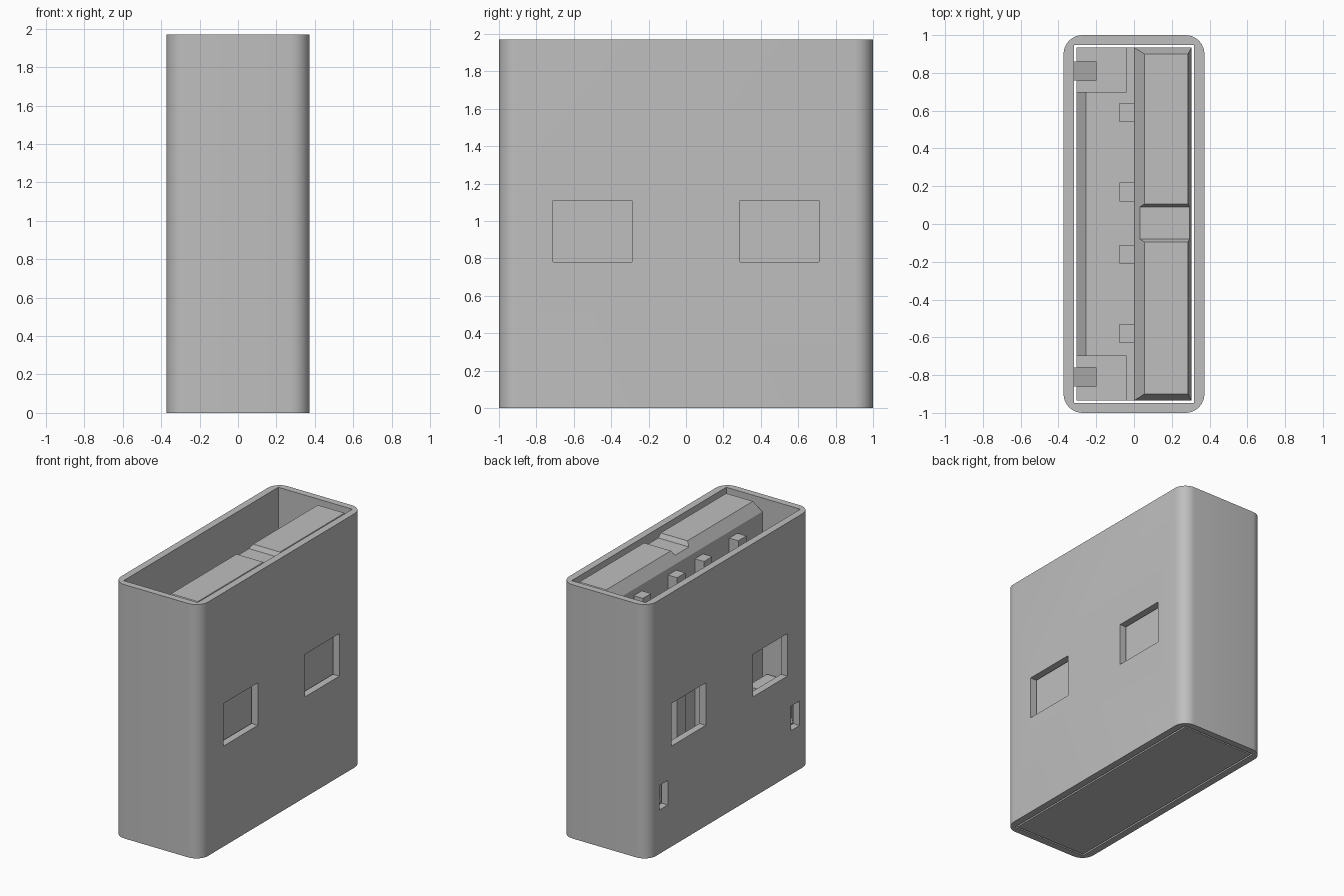
import bpy, bmesh, math
from mathutils import Vector

if "Cube" in bpy.data.objects:
    bpy.data.objects.remove(bpy.data.objects["Cube"], do_unlink=True)

grey = bpy.data.materials.new("plain grey")
grey.use_nodes = True
colour = (0.52, 0.52, 0.52, 1)
grey.diffuse_color = colour
grey.node_tree.nodes["Principled BSDF"].inputs["Base Color"].default_value = colour


def loft(bm, rings):
    """Closed solid through a list of equal-length point rings."""
    loops = [[bm.verts.new(p) for p in ring] for ring in rings]
    bm.faces.new(loops[0])
    bm.faces.new(loops[-1])
    for a, b in zip(loops, loops[1:]):
        for i in range(len(a)):
            j = (i + 1) % len(a)
            bm.faces.new((a[i], a[j], b[j], b[i]))


def box(bm, x0, x1, y0, y1, z0, z1):
    loft(bm, [rect(x0, x1, y0, y1, z) for z in (z0, z1)])


def rect(x0, x1, y0, y1, z):
    return [(x0, y0, z), (x1, y0, z), (x1, y1, z), (x0, y1, z)]


def along_y(bm, profile, y0, y1):
    loft(bm, [[(x, y, z) for x, z in profile] for y in (y0, y1)])


def finish(name, bm):
    bmesh.ops.recalc_face_normals(bm, faces=bm.faces)
    mesh = bpy.data.meshes.new(name)
    bm.to_mesh(mesh)
    bm.free()
    mesh.materials.append(grey)
    ob = bpy.data.objects.new(name, mesh)
    bpy.context.collection.objects.link(ob)
    return ob


def activate(ob):
    bpy.ops.object.select_all(action='DESELECT')
    ob.select_set(True)
    bpy.context.view_layer.objects.active = ob


def cut(ob, bm):
    cutter = finish("cutter", bm)
    cutter.hide_render = True
    mod = ob.modifiers.new("cut", 'BOOLEAN')
    mod.operation = 'DIFFERENCE'
    mod.solver = 'EXACT'
    mod.object = cutter
    activate(ob)
    bpy.ops.object.modifier_apply(modifier=mod.name)
    bpy.data.objects.remove(cutter, do_unlink=True)


# Shell: rounded sleeve, open at both ends
HX, HY, TOP, R = 0.373, 1.0, 1.97, 0.1
outline = []
for k, (sx, sy) in enumerate([(1, 1), (-1, 1), (-1, -1), (1, -1)]):
    for s in range(9):
        a = math.pi / 2 * (k + s / 8)
        outline.append((sx * (HX - R) + R * math.cos(a),
                        sy * (HY - R) + R * math.sin(a)))
bm = bmesh.new()
loft(bm, [[(x, y, z) for x, y in outline] for z in (0, TOP)])
shell = finish("shell", bm)

bm = bmesh.new()
box(bm, -0.318, 0.318, -0.948, 0.948, -0.1, TOP + 0.1)
cut(shell, bm)

# Square windows on both broad sides, small latch slots on one
bm = bmesh.new()
for side in (-1, 1):
    y0, y1 = sorted((side * 0.29, side * 0.71))
    box(bm, -0.5, 0.5, y0, y1, 0.78, 1.11)
    y0, y1 = sorted((side * 0.755, side * 0.86))
    box(bm, -0.5, -0.25, y0, y1, 0.34, 0.53)
cut(shell, bm)
activate(shell)
bpy.ops.object.shade_smooth_by_angle(angle=math.radians(30))

# Base: floor, raised corner blocks and sloping latches
X, Y = 0.305, 0.935
floor = [(-X, 0), (X, 0), (X, 0.5), (-0.255, 0.5), (-X, 0.4)]
block = [(-X, 0), (X, 0), (X, 0.5), (-0.04, 0.5), (-0.04, 0.62), (-X, 0.62)]
latch = [(-X, 0), (X, 0), (X, 0.5), (-0.04, 0.5), (-0.04, 0.62), (-0.2, 0.62),
         (-0.2, 0.53), (-0.32, 0.35), (-X, 0.35)]
bm = bmesh.new()
along_y(bm, floor, -0.695, 0.695)
for side in (-1, 1):
    along_y(bm, block, side * 0.695, side * 0.76)
    along_y(bm, latch, side * 0.76, side * 0.86)
    along_y(bm, block, side * 0.86, side * Y)
finish("base", bm)

# Tongue: tall plate with a tapered tip and a shallow notch
bm = bmesh.new()
loft(bm, [rect(0, X, -Y, Y, 0.5), rect(0, X, -Y, Y, 1.87),
          rect(0.055, 0.285, -0.9, 0.9, 1.95)])
tongue = finish("tongue", bm)
bm = bmesh.new()
loft(bm, [[(x, y, z) for y, z in
           ((-0.08, 1.915), (0.09, 1.915), (0.12, 1.98), (-0.11, 1.98))]
          for x in (-0.1, 0.5)])
cut(tongue, bm)

# Contacts: four strips on the tongue face
for n, y in enumerate((-0.58, -0.16, 0.17, 0.59)):
    bm = bmesh.new()
    box(bm, -0.078, 0, y - 0.05, y + 0.05, 0.5, 1.82)
    finish(f"contact_{n + 1}", bm)
